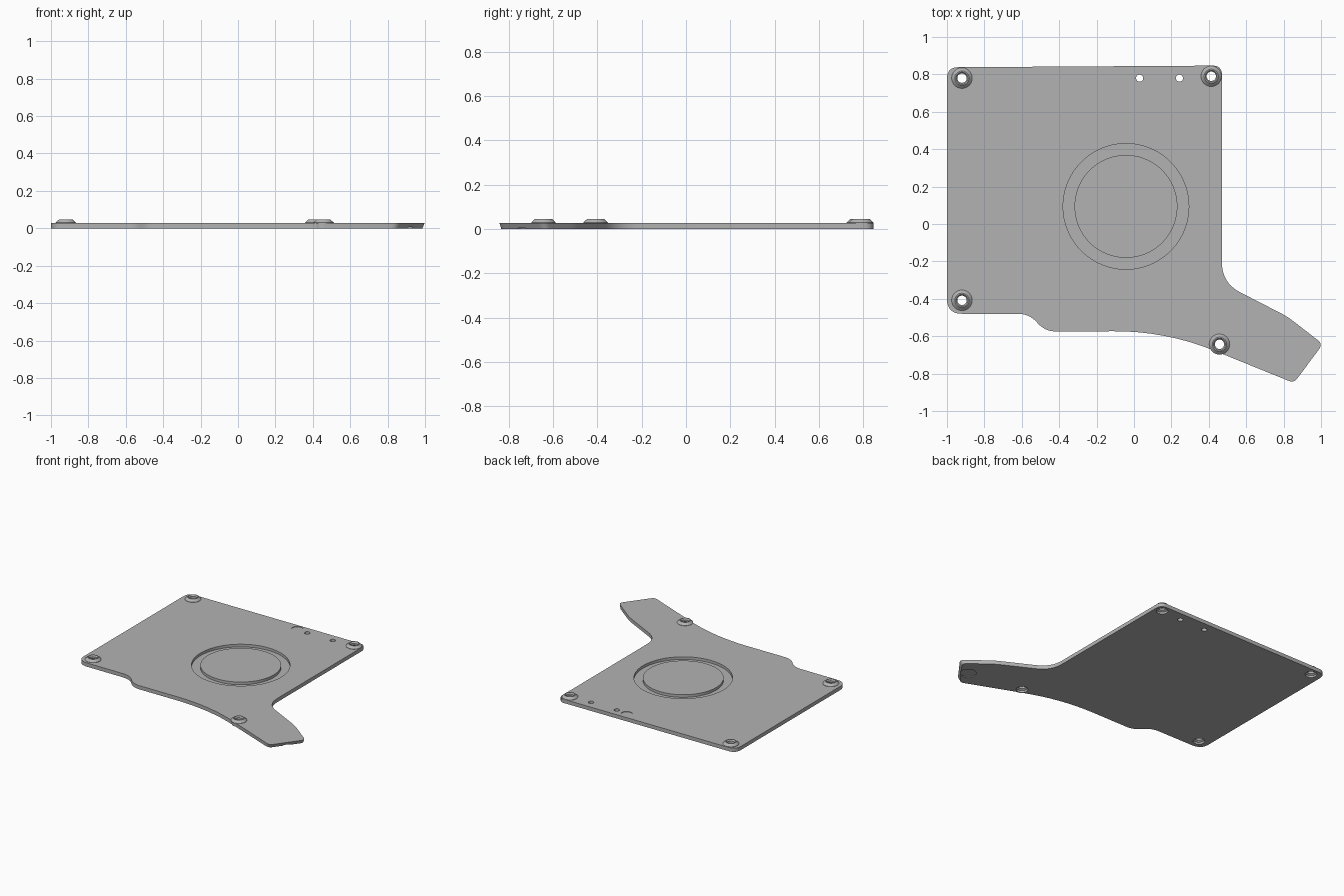
import bpy, bmesh, math
from mathutils import Vector

if "Cube" in bpy.data.objects:
    bpy.data.objects.remove(bpy.data.objects["Cube"])

THICK = 0.028
MOUNTS = [(-0.92, 0.78), (0.413, 0.79), (-0.92, -0.408), (0.457, -0.643)]
RING = (-0.043, 0.094)

grey = bpy.data.materials.new("plate grey")
grey.use_nodes = True
colour = (0.45, 0.45, 0.45, 1)
grey.diffuse_color = colour
grey.node_tree.nodes["Principled BSDF"].inputs["Base Color"].default_value = colour


def finish(bm, name):
    bmesh.ops.recalc_face_normals(bm, faces=bm.faces)
    mesh = bpy.data.meshes.new(name)
    bm.to_mesh(mesh)
    bm.free()
    mesh.materials.append(grey)
    obj = bpy.data.objects.new(name, mesh)
    bpy.context.collection.objects.link(obj)
    return obj


def select(obj):
    bpy.ops.object.select_all(action='DESELECT')
    obj.select_set(True)
    bpy.context.view_layer.objects.active = obj


def rounded(corners, steps=8):
    """Round each corner (x, y, tangent length) of an outline."""
    out = []
    for i, (x, y, t) in enumerate(corners):
        p = Vector((x, y))
        a = p + (Vector(corners[i - 1][:2]) - p).normalized() * t
        b = p + (Vector(corners[(i + 1) % len(corners)][:2]) - p).normalized() * t
        for k in range(steps + 1):
            s = k / steps
            out.append(a * (1 - s) ** 2 + p * 2 * s * (1 - s) + b * s * s)
    return out


def lathe(name, profile, centre, segments=48):
    """Revolve a closed (radius, z) profile around a vertical axis."""
    bm = bmesh.new()
    rings = []
    for k in range(segments):
        a = 2 * math.pi * k / segments
        rings.append([bm.verts.new((centre[0] + r * math.cos(a),
                                    centre[1] + r * math.sin(a), z))
                      for r, z in profile])
    n = len(profile)
    for k in range(segments):
        p, q = rings[k], rings[(k + 1) % segments]
        for j in range(n):
            m = (j + 1) % n
            bm.faces.new((p[j], q[j], q[m], p[m]))
    return finish(bm, name)


def disc(name, centre, radius, z0, z1):
    bm = bmesh.new()
    bmesh.ops.create_cone(bm, cap_ends=True, segments=48, radius1=radius,
                          radius2=radius, depth=z1 - z0)
    bmesh.ops.translate(bm, verts=bm.verts, vec=(*centre, (z0 + z1) / 2))
    return finish(bm, name)


# Base plate with swept arm
outline = rounded([
    (-1, 0.838, 0.06), (-0.5, 0.841, 0.01), (0.47, 0.847, 0.05),
    (0.47, -0.315, 0.11), (0.82, -0.495, 0.04), (1.01, -0.642, 0.035),
    (0.855, -0.85, 0.03), (0.17, -0.572, 0.28), (-0.475, -0.575, 0.06),
    (-0.56, -0.48, 0.06), (-1, -0.48, 0.08)])
bm = bmesh.new()
top = [bm.verts.new((p.x, p.y, THICK)) for p in outline]
bottom = []
for p in outline:
    # The arm tip leans inwards towards the underside
    lean = 0.015 if p.x > 0.8 and p.y < -0.55 else 0
    bottom.append(bm.verts.new((p.x - lean * 0.8, p.y + lean * 0.6, 0)))
bm.faces.new(top)
bm.faces.new(bottom[::-1])
for i in range(len(top)):
    j = (i + 1) % len(top)
    bm.faces.new((top[i], bottom[i], bottom[j], top[j]))
plate = finish(bm, "base_plate")

# Cutters: ring groove, mount openings, small holes and shallow pockets
cutters = [lathe("groove_cutter", [(0.275, 0.008), (0.336, 0.008),
                                   (0.336, 0.1), (0.275, 0.1)], RING, 96)]
cutters += [disc("mount_cutter", c, 0.048, -0.1, 0.1) for c in MOUNTS]
cutters += [disc("hole_cutter", (x, 0.78), 0.019, -0.1, 0.1) for x in (0.03, 0.243)]
cutters.append(disc("top_pocket_cutter", (-0.062, 0.794), 0.04, THICK - 0.004, 0.1))
cutters.append(disc("arm_pocket_cutter", (0.88, -0.71), 0.055, -0.1, 0.006))
select(plate)
for cutter in cutters:
    mod = plate.modifiers.new("cut", 'BOOLEAN')
    mod.operation = 'DIFFERENCE'
    mod.solver = 'EXACT'
    mod.object = cutter
    bpy.ops.object.modifier_apply(modifier=mod.name)
    bpy.data.objects.remove(cutter)
bpy.ops.object.shade_smooth_by_angle(angle=math.radians(30))

# Raised screw mounts, hollow underneath
for i, c in enumerate(MOUNTS):
    mount = lathe(f"screw_mount_{i + 1}", [
        (0.048, 0), (0.048, 0.025), (0.055, 0.025), (0.055, 0.03), (0.038, 0.046),
        (0.032, 0.046), (0.025, 0.036), (0.025, 0.022), (0.04, 0.014), (0.04, 0)], c)
    select(mount)
    bpy.ops.object.shade_smooth_by_angle(angle=math.radians(30))
